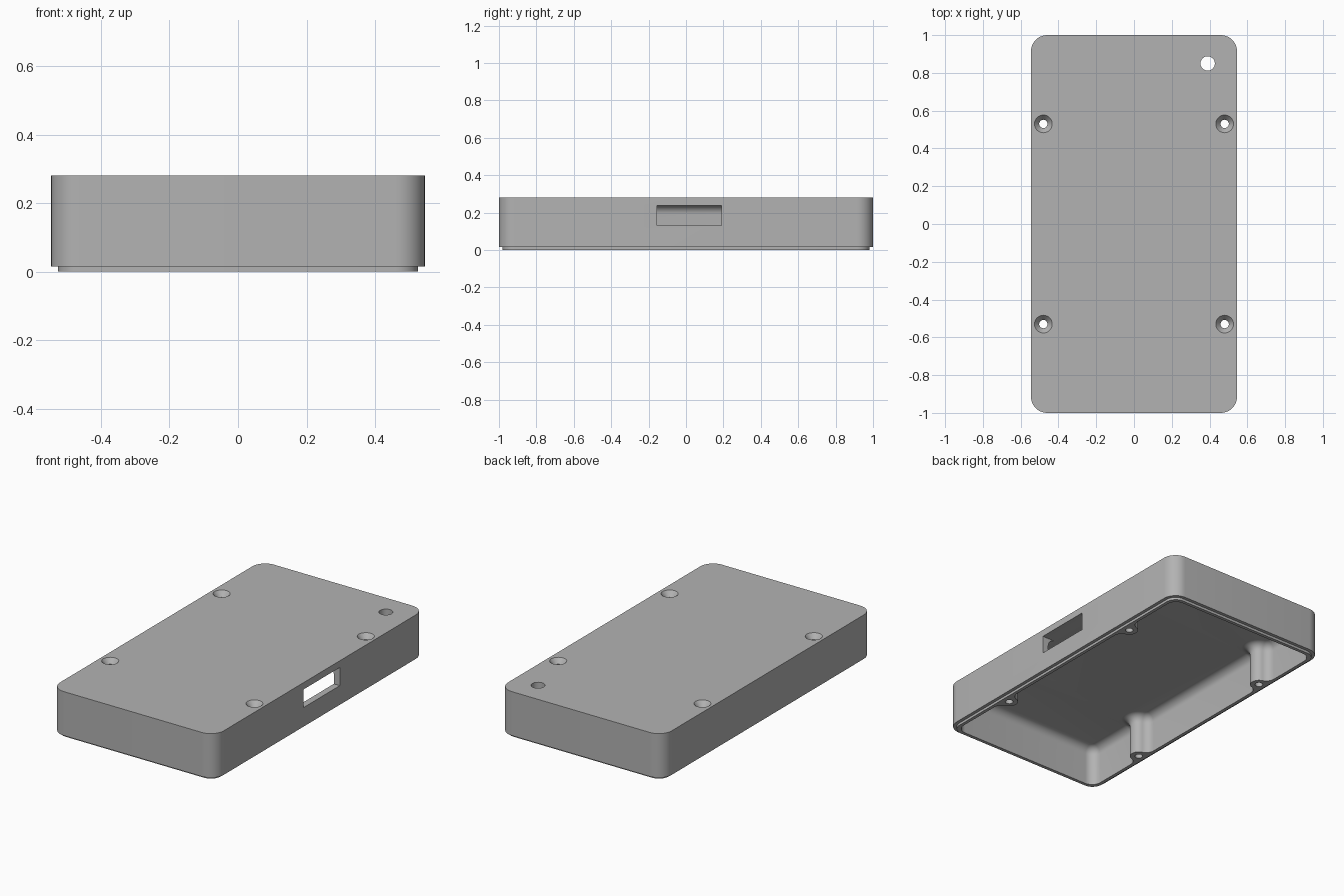
import bpy
import bmesh
from math import sin, cos, pi, atan2, sqrt

old = bpy.data.objects.get("Cube")
if old:
    bpy.data.objects.remove(old, do_unlink=True)

POST_X, POST_Y, POST_R = 0.48, 0.53, 0.05
WALL_X, WALL_Y = 0.505, 0.96
BLEND = 0.055           # blend between wall and post
CEILING, ROUND = 0.24, 0.05

grey = bpy.data.materials.new("grey plastic")
grey.use_nodes = True
colour = (0.45, 0.45, 0.45, 1)
grey.diffuse_color = colour
grey.node_tree.nodes["Principled BSDF"].inputs["Base Color"].default_value = colour


def arc(cx, cy, r, a, b, n=10):
    return [(cx + r * cos(a + (b - a) * i / n), cy + r * sin(a + (b - a) * i / n))
            for i in range(n + 1)]


def rounded_outline(hx, hy, r):
    half = arc(hx - r, hy - r, r, 0, pi / 2) + arc(r - hx, hy - r, r, pi / 2, pi)
    return half + [(-x, -y) for x, y in half]


def cavity_outline(inset):
    """Inner wall line, bulging inward around each screw post."""
    fx = WALL_X - BLEND
    dy = sqrt((BLEND + POST_R) ** 2 - (POST_X - fx) ** 2)
    a = atan2(dy, POST_X - fx)
    half = []
    for y in (-POST_Y, POST_Y):
        half += arc(fx, y - dy, BLEND - inset, 0, a)
        half += arc(POST_X, y, POST_R + inset, pi + a, pi - a, 16)[1:-1]
        half += arc(fx, y + dy, BLEND - inset, -a, 0)
    r = 0.06
    cx, cy = WALL_X - r, WALL_Y - r
    half += arc(cx, cy, r - inset, 0, pi / 2)
    half += arc(-cx, cy, r - inset, pi / 2, pi)
    return half + [(-x, -y) for x, y in half]


def loft(name, rings):
    """Solid through stacked outlines, given as (outline, z) from the bottom up."""
    bm = bmesh.new()
    loops = [[bm.verts.new((x, y, z)) for x, y in pts] for pts, z in rings]
    n = len(loops[0])
    for low, high in zip(loops, loops[1:]):
        for i in range(n):
            j = (i + 1) % n
            bm.faces.new((low[i], low[j], high[j], high[i]))
    bm.faces.new(loops[0][::-1])
    bm.faces.new(loops[-1])
    mesh = bpy.data.meshes.new(name)
    bm.to_mesh(mesh)
    bm.free()
    mesh.materials.append(grey)
    obj = bpy.data.objects.new(name, mesh)
    bpy.context.collection.objects.link(obj)
    return obj


def circle(x, y, r):
    return arc(x, y, r, 0, 2 * pi, 32)[:-1]


# Outer shell with the locating lip under it
shell = loft("enclosure_shell", [(rounded_outline(0.545, 1.0, 0.085), 0.015),
                                 (rounded_outline(0.545, 1.0, 0.085), 0.28)])
lip = loft("lip", [(rounded_outline(0.525, 0.98, 0.065), 0.0),
                   (rounded_outline(0.525, 0.98, 0.065), 0.1)])

# Cavity with a rounded ceiling edge
rings = [(cavity_outline(0), -0.1)]
for k in range(9):
    t = pi / 2 * k / 8
    rings.append((cavity_outline(ROUND * (1 - cos(t))), CEILING - ROUND + ROUND * sin(t)))
cutters = [loft("cavity_cutter", rings)]

# Countersunk screw holes
for x in (-POST_X, POST_X):
    for y in (-POST_Y, POST_Y):
        cutters.append(loft("screw_cutter", [
            (circle(x, y, 0.022), -0.1), (circle(x, y, 0.022), 0.25),
            (circle(x, y, 0.047), 0.28), (circle(x, y, 0.047), 0.35)]))

# Indicator hole and side port
cutters.append(loft("indicator_cutter", [(circle(0.39, 0.85, 0.038), 0.18),
                                         (circle(0.39, 0.85, 0.038), 0.35)]))
port = [(0.45, -0.155), (0.6, -0.155), (0.6, 0.19), (0.45, 0.19)]
cutters.append(loft("port_cutter", [(port, 0.13), (port, CEILING - 0.001)]))

# Combine everything into one shell
for tool, op in [(lip, 'UNION')] + [(c, 'DIFFERENCE') for c in cutters]:
    mod = shell.modifiers.new(tool.name, 'BOOLEAN')
    mod.operation, mod.solver, mod.object = op, 'EXACT', tool
bpy.context.view_layer.update()
graph = bpy.context.evaluated_depsgraph_get()
result = bpy.data.meshes.new_from_object(shell.evaluated_get(graph))
shell.modifiers.clear()
shell.data = result
shell.data.materials.clear()
shell.data.materials.append(grey)
for tool in [lip] + cutters:
    bpy.data.objects.remove(tool, do_unlink=True)

bpy.ops.object.select_all(action='DESELECT')
shell.select_set(True)
bpy.context.view_layer.objects.active = shell
bpy.ops.object.shade_smooth_by_angle(angle=pi / 6)
